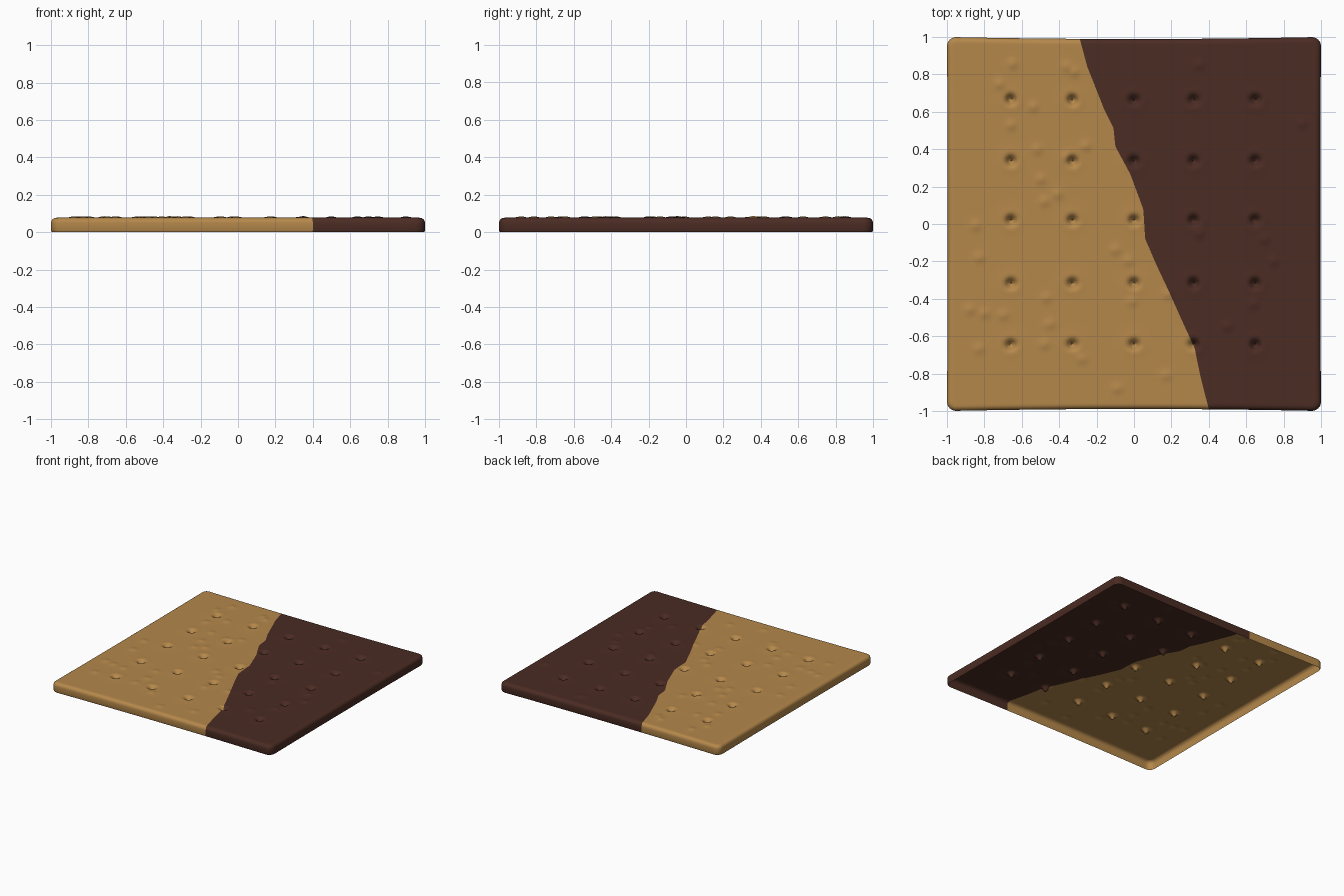
import bpy, bmesh, math
from mathutils import Vector

cube = bpy.data.objects.get("Cube")
if cube:
    bpy.data.objects.remove(cube, do_unlink=True)

TOP, RIM, CORNER = 0.077, 0.028, 0.95

# Wavy edge of the chocolate coating, from front to back (y, x)
EDGE = [(-1, .4), (-.82, .355), (-.67, .325), (-.55, .27), (-.37, .19), (-.22, .12),
        (-.08, .06), (.08, .05), (.27, -.02), (.42, -.1), (.52, -.11), (.62, -.16),
        (.85, -.25), (1, -.29)]

# Small blisters baked into the surface
BLISTERS = [(-.65, .86), (-.72, .75), (-.66, .53), (-.54, .63), (-.36, .85), (-.32, .82),
            (-.52, .4), (-.36, .36), (-.26, .42), (-.5, .24), (-.41, .16), (-.48, .12),
            (-.85, -.01), (-.83, -.18), (-.88, -.46), (-.8, -.48), (-.7, -.49),
            (-.47, -.4), (-.45, -.54), (-.83, -.67), (-.48, -.65), (-.28, -.73),
            (-.1, -.14), (-.03, -.2), (-.01, -.42), (.18, -.38), (.17, -.82), (-.09, -.89),
            (.35, -.05), (.7, -.08), (.75, -.2), (.5, -.55), (.64, -.43), (.9, .54), (.35, .86)]
COLUMNS, ROWS = (-.66, -.33, 0, .32, .65), (-.65, -.32, .02, .34, .67)
DOCKS = [(x, y) for x in COLUMNS for y in ROWS]


def make_material(name, rgb):
    mat = bpy.data.materials.new(name)
    mat.use_nodes = True
    mat.diffuse_color = (*rgb, 1)
    mat.node_tree.nodes["Principled BSDF"].inputs["Base Color"].default_value = (*rgb, 1)
    return mat


def coating_edge(y):
    for (y0, x0), (y1, x1) in zip(EDGE, EDGE[1:]):
        if y <= y1:
            return x0 + (x1 - x0) * (y - y0) / (y1 - y0)
    return EDGE[-1][1]


def spread(a, b, n):
    return [a + (b - a) * i / n for i in range(n + 1)]


def round_corner(x, y):
    """Round the outline and return the point with its distance to the rim."""
    inset = 1 - max(abs(x), abs(y))
    v = Vector((abs(x) - CORNER, abs(y) - CORNER))
    if min(v) > 0:
        v *= max(v) / v.length
        x, y = math.copysign(CORNER + v.x, x), math.copysign(CORNER + v.y, y)
    return x, y, inset


def height(x, y, inset):
    z = TOP
    if inset < RIM:
        z -= RIM - math.sqrt(max(0, RIM ** 2 - (RIM - inset) ** 2))
    for cx, cy in DOCKS:
        d = math.hypot(x - cx, y - cy)
        if d < .15:
            z += .008 * math.exp(-(d / .05) ** 2) - .05 * math.exp(-(d / .024) ** 2)
    for cx, cy in BLISTERS:
        d = math.hypot(x - cx, y - cy)
        if d < .1:
            z += .008 * math.exp(-(d / .025) ** 2)
    return z


# Cracker top: a grid with one column line following the coating edge
rim_lines = [CORNER + (1 - CORNER) * math.sin(k * math.pi / 16) for k in range(1, 9)]
low_lines = [-v for v in reversed(rim_lines)]
y_lines = low_lines + spread(-CORNER, CORNER, 150) + rim_lines
HALF = 76
split = len(low_lines) + HALF

bm = bmesh.new()
grid = []
for y in y_lines:
    e = coating_edge(y)
    xs = low_lines + spread(-CORNER, e, HALF) + spread(e, CORNER, HALF)[1:] + rim_lines
    row = []
    for x in xs:
        px, py, inset = round_corner(x, y)
        z = height(px, py, inset)
        # Sides bow inward slightly
        bow_x, bow_y = 1 - .004 * (1 - py * py), 1 - .011 * (1 - px * px)
        row.append(bm.verts.new((px * bow_x, py * bow_y, z)))
    grid.append(row)
for r0, r1 in zip(grid, grid[1:]):
    for i in range(len(r0) - 1):
        face = bm.faces.new((r0[i], r0[i + 1], r1[i + 1], r1[i]))
        face.material_index = int(i >= split)

# Side wall, open underneath, with a slightly tucked lower lip
for z, scale in ((.01, 1), (0, .996)):
    rim = [e for e in bm.edges if e.is_boundary]
    made = bmesh.ops.extrude_edge_only(bm, edges=rim)["geom"]
    for v in made:
        if isinstance(v, bmesh.types.BMVert):
            v.co = (v.co.x * scale, v.co.y * scale, z)
    for f in made:
        if isinstance(f, bmesh.types.BMFace):
            c = f.calc_center_median()
            f.material_index = int(c.x > coating_edge(max(-1, min(1, c.y * 1.01))))

bmesh.ops.recalc_face_normals(bm, faces=bm.faces)
bm.faces.ensure_lookup_table()
if sum(f.normal.z * f.calc_area() for f in bm.faces) < 0:
    bmesh.ops.reverse_faces(bm, faces=bm.faces)

mesh = bpy.data.meshes.new("cracker")
bm.to_mesh(mesh)
bm.free()
mesh.materials.append(make_material("golden biscuit", (.46, .245, .07)))
mesh.materials.append(make_material("dark chocolate", (.07, .025, .017)))
cracker = bpy.data.objects.new("cracker", mesh)
bpy.context.collection.objects.link(cracker)
bpy.context.view_layer.objects.active = cracker
cracker.select_set(True)
bpy.ops.object.shade_smooth_by_angle(angle=math.radians(50))
